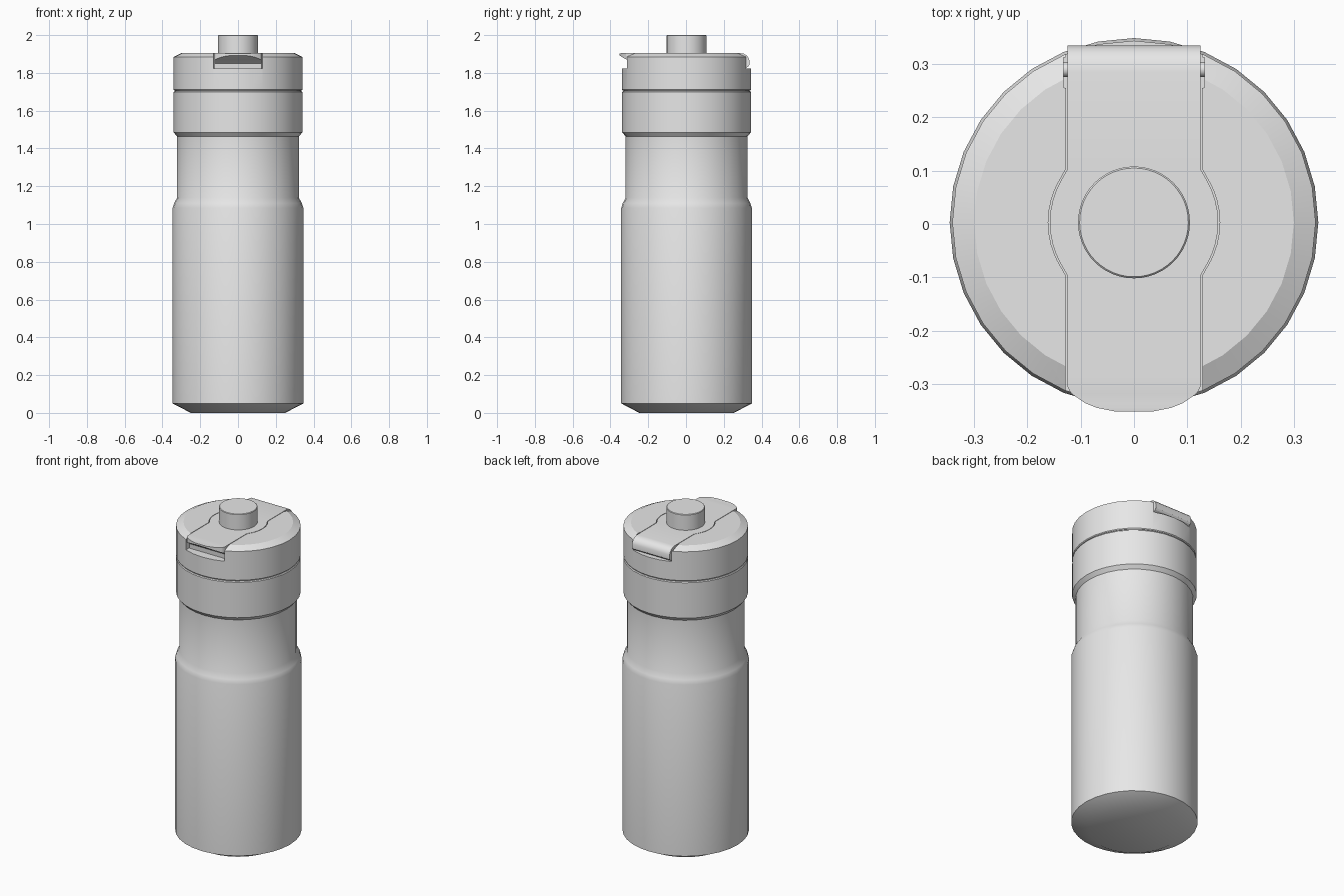
import bpy, bmesh, math

if "Cube" in bpy.data.objects:
    bpy.data.objects.remove(bpy.data.objects["Cube"])

CY = 0.003  # shared axis offset in y

gray = bpy.data.materials.new("plain gray")
gray.diffuse_color = (0.8, 0.8, 0.8, 1)
gray.use_nodes = True
gray.node_tree.nodes["Principled BSDF"].inputs["Base Color"].default_value = gray.diffuse_color


def make_object(name, bm):
    bmesh.ops.recalc_face_normals(bm, faces=bm.faces)
    mesh = bpy.data.meshes.new(name)
    bm.to_mesh(mesh)
    bm.free()
    mesh.materials.append(gray)
    obj = bpy.data.objects.new(name, mesh)
    bpy.context.collection.objects.link(obj)
    return obj


def activate(obj):
    bpy.ops.object.select_all(action='DESELECT')
    obj.select_set(True)
    bpy.context.view_layer.objects.active = obj


def smooth(obj, angle=30):
    activate(obj)
    bpy.ops.object.shade_smooth_by_angle(angle=math.radians(angle))


def lathe(name, profile, sides=32):
    """Closed solid of revolution from (radius, z) points, bottom to top."""
    bm = bmesh.new()
    rings = []
    for r, z in profile:
        rings.append([bm.verts.new((r * math.cos(2 * math.pi * i / sides),
                                    CY + r * math.sin(2 * math.pi * i / sides), z))
                      for i in range(sides)])
    for a, b in zip(rings, rings[1:]):
        for i in range(sides):
            j = (i + 1) % sides
            bm.faces.new((a[i], a[j], b[j], b[i]))
    bm.faces.new(rings[0][::-1])
    bm.faces.new(rings[-1])
    return make_object(name, bm)


def loft(name, stations):
    """Symmetric bar along y from (y, half width, bottom z, top z) stations."""
    bm = bmesh.new()
    rings = [[bm.verts.new(p) for p in
              ((-w, y, lo), (w, y, lo), (w, y, hi), (-w, y, hi))]
             for y, w, lo, hi in stations]
    for a, b in zip(rings, rings[1:]):
        for i in range(4):
            j = (i + 1) % 4
            bm.faces.new((a[i], a[j], b[j], b[i]))
    bm.faces.new(rings[0][::-1])
    bm.faces.new(rings[-1])
    return make_object(name, bm)


def middle(gap, lo, hi):
    """Stations where the bar swells into a disc around the button."""
    out = [(CY - 0.1, 0.125 + gap, lo, hi)]
    for i in range(-6, 7):
        y = 0.084 * math.sin(math.radians(15 * i))
        out.append((CY + y, math.sqrt(0.158 ** 2 - y * y) + gap, lo, hi))
    return out + [(CY + 0.1, 0.125 + gap, lo, hi)]


# Bottle body with chamfered base and narrowed neck
smooth(lathe("bottle_body", [(0.25, 0), (0.346, 0.05), (0.346, 1.085),
                             (0.338, 1.11), (0.322, 1.14), (0.322, 1.47)]))

# Collar below the lid
smooth(lathe("collar", [(0.322, 1.463), (0.341, 1.485), (0.341, 1.698),
                        (0.337, 1.703)]))

# Recessed seam between collar and lid
smooth(lathe("seam_ring", [(0.334, 1.69), (0.334, 1.72)]))

# Lid with a slot across it for the latch
lid = lathe("lid", [(0.337, 1.706), (0.341, 1.711), (0.341, 1.885), (0.3, 1.905)])
FLOOR = 1.822
cutter = loft("slot_cutter",
              [(-0.42, 0.129, FLOOR, 1.96)] + middle(0.003, FLOOR, 1.96)
              + [(0.255, 0.128, FLOOR, 1.96), (0.256, 0.132, FLOOR, 1.96),
                 (0.312, 0.132, FLOOR, 1.96), (0.313, 0.128, FLOOR, 1.96),
                 (0.42, 0.128, FLOOR, 1.96)])
cutter.hide_render = True
cut = lid.modifiers.new("slot", 'BOOLEAN')
cut.operation = 'DIFFERENCE'
cut.solver = 'EXACT'
cut.object = cutter
activate(lid)
bpy.ops.object.modifier_apply(modifier=cut.name)
bpy.data.objects.remove(cutter, do_unlink=True)
smooth(lid, 20)

# Latch: thin thumb lip at the front, rounded hinge end at the back
LOW = FLOOR - 0.004
latch = loft("latch",
             [(-0.352, 0.035, 1.893, 1.903), (-0.345, 0.07, 1.888, 1.904),
              (-0.336, 0.092, 1.882, 1.904), (-0.318, 0.118, 1.872, 1.904),
              (-0.305, 0.125, 1.866, 1.905), (-0.285, 0.125, 1.85, 1.905),
              (-0.283, 0.125, LOW, 1.905)]
             + middle(0, LOW, 1.905)
             + [(0.285, 0.125, LOW, 1.905), (0.305, 0.125, LOW, 1.902),
                (0.319, 0.125, 1.827, 1.894), (0.329, 0.125, 1.833, 1.883),
                (0.335, 0.125, 1.842, 1.868)])
smooth(latch, 25)

# Hinge pin through the back of the latch
bpy.ops.mesh.primitive_cylinder_add(vertices=16, radius=0.014, depth=0.27,
                                    location=(0, 0.29, 1.868),
                                    rotation=(0, math.pi / 2, 0))
pin = bpy.context.object
pin.name = "hinge_pin"
pin.data.materials.append(gray)
smooth(pin)

# Push button on top
smooth(lathe("button", [(0.105, 1.85), (0.105, 1.997), (0.102, 2.0)], 48))
